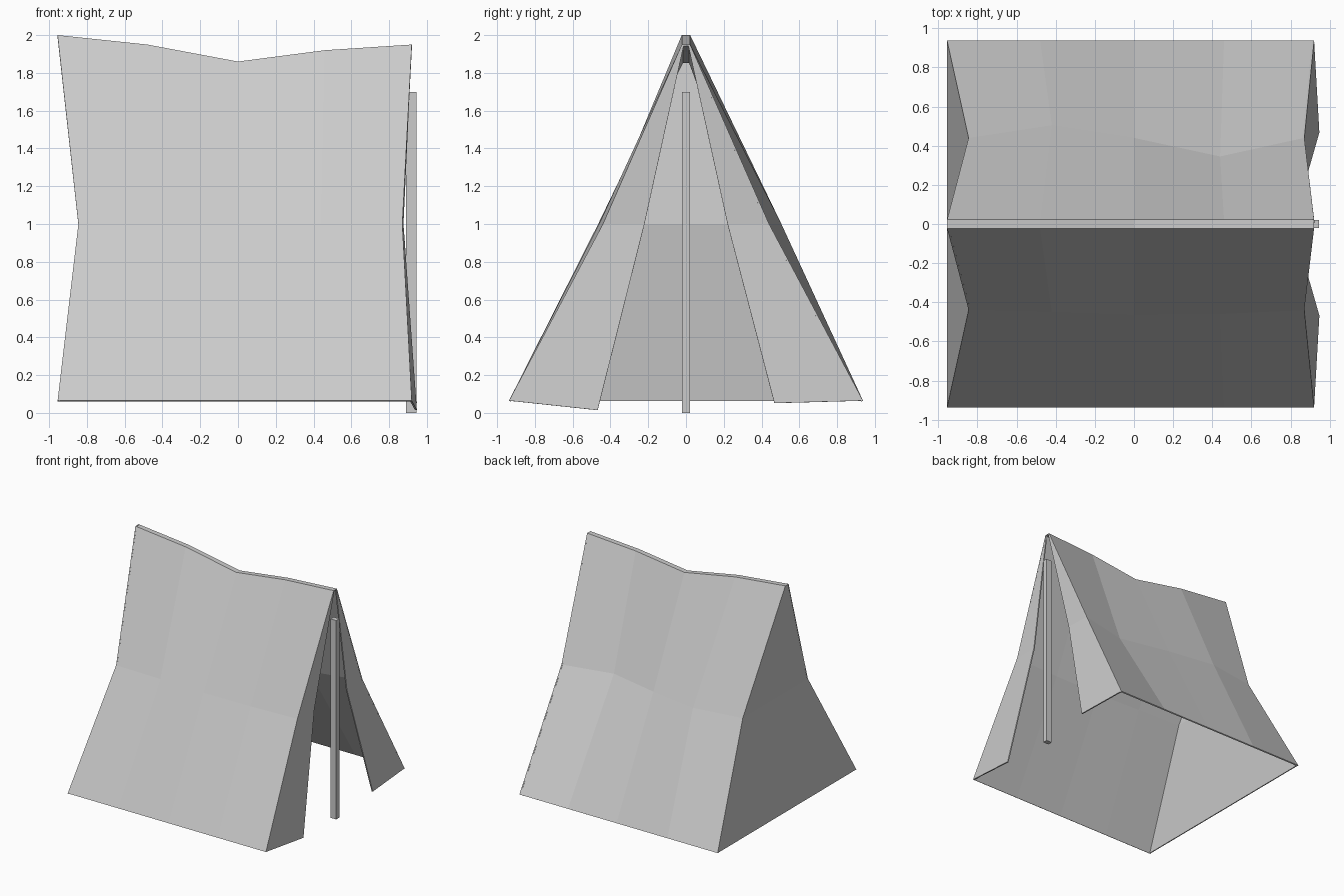
import bpy

if "Cube" in bpy.data.objects:
    bpy.data.objects.remove(bpy.data.objects["Cube"])


def sheet(name, rows, flip=False, thick=0.01):
    """Thin cloth from a grid of points; cloth thickens away from its outer face."""
    n = len(rows[0])
    verts = [p for r in rows for p in r]
    faces = []
    for i in range(len(rows) - 1):
        for j in range(n - 1):
            f = [i * n + j, i * n + j + 1, (i + 1) * n + j + 1, (i + 1) * n + j]
            faces.append(f[::-1] if flip else f)
    me = bpy.data.meshes.new(name)
    me.from_pydata(verts, [], faces)
    ob = bpy.data.objects.new(name, me)
    bpy.context.collection.objects.link(ob)
    m = ob.modifiers.new("cloth_thickness", 'SOLIDIFY')
    m.thickness = thick
    m.offset = -1
    return ob


# stations along the tent
low_x = [-0.955, -0.48, 0, 0.46, 0.92]
mid_x = [-0.845, -0.42, 0, 0.44, 0.87]
ridge_z = [2.0, 1.95, 1.86, 1.92, 1.95]
mid_y = {-1: [0.44, 0.45, 0.465, 0.46, 0.44], 1: [0.44, 0.505, 0.44, 0.345, 0.44]}
LOW_Z, MID_Z, LOW_Y, TOP_Y = 0.065, 1.0, 0.937, 0.022


def low_row(s):
    return [(x, s * LOW_Y, LOW_Z) for x in low_x]


def mid_row(s):
    return [(x, s * y, MID_Z) for x, y in zip(mid_x, mid_y[s])]


def top_row(s):
    return [(x, s * TOP_Y, z) for x, z in zip(low_x, ridge_z)]


# roof: both slopes and the narrow ridge strip in one sheet
sheet("tent_roof", [low_row(-1), mid_row(-1), top_row(-1),
                    top_row(1), mid_row(1), low_row(1)])

# closed back wall
sheet("back_wall", [[r(s)[0] for s in (1, -1)] for r in (low_row, mid_row, top_row)])

# two open door flaps
for s, name, z in ((-1, "left_flap", 0.015), (1, "right_flap", 0.052)):
    sheet(name, [[low_row(s)[-1], (0.947, s * 0.468, z)],
                 [mid_row(s)[-1], (0.876, s * 0.22, MID_Z)],
                 [top_row(s)[-1], (0.92, s * 0.012, 1.945)]], flip=s > 0)

# entrance pole
bpy.ops.mesh.primitive_cube_add(size=1, location=(0.917, 0, 0.85))
pole = bpy.context.object
pole.name = "entrance_pole"
pole.scale = (0.054, 0.042, 1.7)
